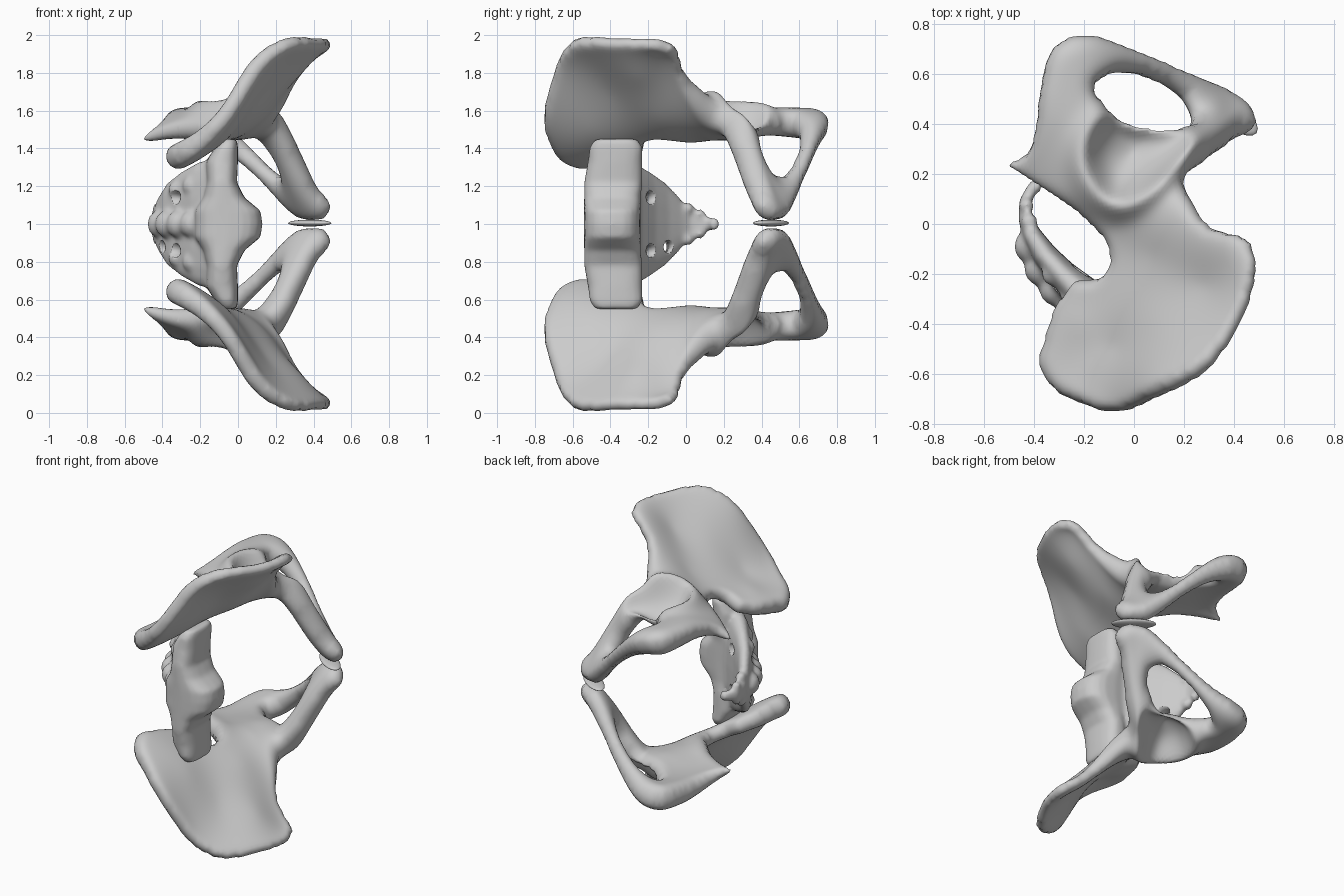
import bpy, bmesh, math
from mathutils import Vector, geometry

if "Cube" in bpy.data.objects:
    bpy.data.objects.remove(bpy.data.objects["Cube"])


def spline(pts, n=5):
    """Closed Catmull-Rom curve through 2D points."""
    P = [Vector(p) for p in pts]
    out = []
    for i in range(len(P)):
        a, b, c, d = (P[(i + k - 1) % len(P)] for k in range(4))
        for j in range(n):
            t = j / n
            out.append(0.5 * (2*b + (c-a)*t + (2*a-5*b+4*c-d)*t*t + (3*b-a-3*c+d)*t**3))
    return out


def inside(p, poly):
    r = False
    for a, b in zip(poly, poly[1:] + poly[:1]):
        if (a.y > p.y) != (b.y > p.y) and p.x < (b.x-a.x)*(p.y-a.y)/(b.y-a.y) + a.x:
            r = not r
    return r


def edge_dist(p, polys):
    best = 9
    for poly in polys:
        for a, b in zip(poly, poly[1:] + poly[:1]):
            e = b - a
            t = max(0, min(1, (p-a).dot(e) / e.length_squared))
            best = min(best, (p - a - e*t).length)
    return best


def thin_plate(pts, vals):
    """Smooth surface through scattered heights."""
    def k(r2):
        return 0.5 * r2 * math.log(r2) if r2 > 1e-12 else 0
    n = len(pts)
    A = [[k((p[0]-q[0])**2 + (p[1]-q[1])**2) for q in pts] + [1, p[0], p[1], v] for p, v in zip(pts, vals)]
    for i in range(n):
        A[i][i] += 0.002
    A += [[c(p) for p in pts] + [0]*4 for c in (lambda p: 1, lambda p: p[0], lambda p: p[1])]
    m = n + 3
    for i in range(m):
        j = max(range(i, m), key=lambda q: abs(A[q][i]))
        A[i], A[j] = A[j], A[i]
        for q in range(i+1, m):
            f = A[q][i] / A[i][i]
            if f:
                A[q] = [u - f*w for u, w in zip(A[q], A[i])]
    s = [0]*m
    for i in reversed(range(m)):
        s[i] = (A[i][m] - sum(A[i][j]*s[j] for j in range(i+1, m))) / A[i][i]
    return lambda x, y: s[n] + s[n+1]*x + s[n+2]*y + sum(
        c*k((x-p[0])**2 + (y-p[1])**2) for c, p in zip(s, pts))


def make(name, bm, z=1.0):
    bmesh.ops.recalc_face_normals(bm, faces=bm.faces)
    for f in bm.faces:
        f.smooth = True
    me = bpy.data.meshes.new(name)
    bm.to_mesh(me)
    bm.free()
    ob = bpy.data.objects.new(name, me)
    ob.location.z = z
    bpy.context.collection.objects.link(ob)
    return ob


# Hip bone: side outline, opening, and (x, y, distance from midline, half thickness)
outline = spline([(-.385, -.56), (-.325, -.67), (-.2, -.735), (-.06, -.765), (.1, -.695), (.29, -.59), (.425, -.405),
                  (.495, -.2), (.48, -.085), (.425, -.04), (.31, -.005), (.25, .08), (.205, .18), (.3, .26),
                  (.41, .345), (.49, .395), (.48, .45), (.4, .52), (.2, .615), (0, .7), (-.2, .762),
                  (-.335, .71), (-.385, .55), (-.4, .4), (-.435, .29), (-.51, .235), (-.42, .17), (-.25, .06),
                  (-.13, -.06), (-.1, -.15), (-.14, -.205), (-.24, -.22), (-.325, -.34), (-.365, -.47)])
hole = spline([(-.15, .55), (-.1, .588), (-.02, .598), (.12, .555), (.22, .475), (.23, .42), (.2, .395),
               (.1, .382), (-.04, .42), (-.12, .49)])
ctrl = [(-.36, -.55, .34, .07), (-.2, -.72, .45, .055), (-.05, -.74, .6, .045), (.1, -.67, .85, .05),
        (.3, -.56, .975, .04), (.44, -.35, .975, .035), (.48, -.15, .955, .035), (.42, -.05, .91, .035),
        (.3, .02, .77, .045), (.3, -.25, .8, .03), (.12, -.4, .71, .028), (-.05, -.5, .52, .04),
        (-.2, -.4, .42, .06), (-.28, -.28, .38, .05), (-.12, -.2, .46, .05), (.1, -.12, .59, .05),
        (-.08, -.02, .49, .06), (0, .12, .54, .09), (.2, .18, .56, .075), (-.2, .15, .52, .07),
        (-.49, .23, .45, .025), (-.36, .22, .5, .045), (-.3, .42, .54, .07), (-.33, .6, .53, .08),
        (-.2, .72, .51, .085), (0, .28, .51, .07), (-.02, .66, .41, .06), (.18, .57, .23, .05),
        (.3, .53, .1, .06), (.12, .36, .5, .06), (.25, .31, .4, .075), (.35, .35, .24, .075),
        (.45, .42, .085, .065), (.37, .47, .08, .065)]
xy = [c[:2] for c in ctrl]
mid = thin_plate(xy, [c[2] for c in ctrl])
half = thin_plate(xy, [c[3] for c in ctrl])
loops = [outline, hole]


def in_bone(p):
    return inside(p, outline) and not inside(p, hole)


coords, edges = [], []
for lp in loops:
    o = len(coords)
    coords += lp
    edges += [(o+i, o+(i+1) % len(lp)) for i in range(len(lp))]
step = 0.017
for i in range(-31, 32):
    for j in range(-47, 48):
        p = Vector(((i + .5*(j % 2))*step, j*step*.97))
        if in_bone(p) and edge_dist(p, loops) > .009:
            coords.append(p)
vs, _, fs, *_ = geometry.delaunay_2d_cdt(coords, edges, [], 0, 1e-5)
fs = [f for f in fs if in_bone(sum((vs[i] for i in f), Vector((0, 0))) / 3)]
bm = bmesh.new()
lat, med = [], []
for p in vs:
    x, y = p
    w, d, t = mid(x, y), edge_dist(p, loops), max(.02, half(x, y))
    n = Vector((w - mid(x+.004, y), w - mid(x, y+.004), .004)).normalized()
    q = Vector((x, y, w))
    if d < 1e-4:
        v = bm.verts.new(q)
        lat.append(v)
        med.append(v)
        continue
    u = min(1, d / (1.1*t))
    t *= math.sqrt(max(0, 1 - (1-u)**2))
    # Hip socket: raised rim open towards the lower opening, with a bowl inside
    r = math.hypot(x + .005, y - .285)
    openness = max(0, .5 - .5*(.25*(x+.005) + .97*(y-.285)) / max(r, .01))
    rim = .07*openness**.6*math.exp(-((r-.2)/.05)**2) - .12*max(0, 1-(r/.19)**2)**.7
    lat.append(bm.verts.new(q + n*t + Vector((0, 0, rim*min(1, d/.06)))))
    med.append(bm.verts.new(q - n*t))
for f in fs:
    for side in (lat, med):
        try:
            bm.faces.new([side[i] for i in f])
        except ValueError:
            pass
bmesh.ops.delete(bm, geom=[v for v in bm.verts if not v.link_faces], context='VERTS')
for v in bm.verts:
    v.co.z = max(v.co.z, .02)
hips = make("hip_bones", bm)
m = hips.modifiers.new("smooth", 'SMOOTH')
m.factor, m.iterations = .5, 6
m = hips.modifiers.new("mirror", 'MIRROR')
m.use_axis = (False, False, True)
m.use_mirror_merge = False


# Sacrum: lofted first segment and curved tapering plate, fused together
def loft(bm, rings, n=20):
    rows = []
    for c, u, v in rings:
        row = []
        for k in range(n):
            a = 2*math.pi*k/n
            ca, sa = math.cos(a), math.sin(a)
            row.append(bm.verts.new(c + u*math.copysign(abs(ca)**.75, ca) + v*math.copysign(abs(sa)**.75, sa)))
        rows.append(row)
    for a, b in zip(rows, rows[1:]):
        for k in range(n):
            bm.faces.new((a[k], a[(k+1) % n], b[(k+1) % n], b[k]))
    bm.faces.new(rows[0])
    bm.faces.new(rows[-1])


def ball(bm, c, s):
    r = bmesh.ops.create_icosphere(bm, subdivisions=3, radius=1)
    for v in r['verts']:
        v.co = Vector((v.co.x*s[0] + c[0], v.co.y*s[1] + c[1], v.co.z*s[2] + c[2]))


bm = bmesh.new()
wing = [(0, -.05, -.39, .18, .15), (.07, -.055, -.39, .175, .15), (.14, -.075, -.39, .11, .15),
        (.22, -.085, -.385, .08, .155), (.33, -.085, -.375, .085, .145), (.41, -.06, -.37, .06, .14),
        (.45, -.05, -.37, .045, .11)]
sections = [(-w, *r) for w, *r in reversed(wing[1:])] + wing
loft(bm, [(Vector((x, y, w)), Vector((hx, 0, 0)), Vector((0, hy, 0))) for w, x, y, hx, hy in sections])
path = [(-.08, -.38, .36, .09), (-.2, -.29, .33, .08), (-.29, -.2, .28, .06), (-.36, -.12, .225, .05),
        (-.41, -.04, .145, .038), (-.435, .02, .065, .028), (-.435, .09, .045, .025), (-.41, .14, .035, .022)]
rings = []
for i, (x, y, hw, t) in enumerate(path):
    a, b = path[max(0, i-1)], path[min(len(path)-1, i+1)]
    nrm = Vector((b[1]-a[1], a[0]-b[0], 0)).normalized()
    rings.append((Vector((x, y, 0)), Vector((0, 0, hw)), nrm*t))
loft(bm, rings)
# Tail nodules and the low knobs along the back of the sacrum
for s in (-1, 1):
    for x, y, w, r in ((-.42, .01, .08, .035), (-.43, .075, .05, .03), (-.235, -.29, .2, .06), (-.32, -.2, .18, .05)):
        ball(bm, (x, y, s*w), (r, r, r))
ball(bm, (-.395, .15, 0), (.03, .028, .035))
# Ridge down the middle of the back
for x, y in ((-.24, -.33), (-.31, -.26), (-.37, -.18), (-.41, -.09)):
    ball(bm, (x, y, 0), (.07, .07, .075))
sacrum = make("sacrum", bm)
m = sacrum.modifiers.new("fuse", 'REMESH')
m.mode, m.voxel_size, m.use_smooth_shade = 'VOXEL', .013, True
m = sacrum.modifiers.new("soften", 'SMOOTH')
m.factor, m.iterations = .5, 8

# Nerve openings through the sacrum
bm = bmesh.new()
for s in (-1, 1):
    for x, y, w, r in ((-.28, -.22, .14, .036), (-.365, -.115, .12, .034)):
        g = bmesh.ops.create_cone(bm, cap_ends=True, segments=20, radius1=r, radius2=r, depth=.34)
        axis = Vector((.9, .44, 0)).to_track_quat('Z', 'Y')
        for v in g['verts']:
            v.co = axis @ v.co + Vector((x, y, s*w))
cutter = make("opening_cutter", bm)
cutter.hide_render = True
cutter.hide_set(True)
m = sacrum.modifiers.new("openings", 'BOOLEAN')
m.operation, m.object = 'DIFFERENCE', cutter

# Cartilage disc between the front ends of the hip bones
bm = bmesh.new()
ball(bm, (0, 0, 0), (.14, .055, .018))
disc = make("pubic_disc", bm, 1.005)
disc.location.x, disc.location.y = .38, .45
disc.rotation_euler.z = math.radians(-38)
